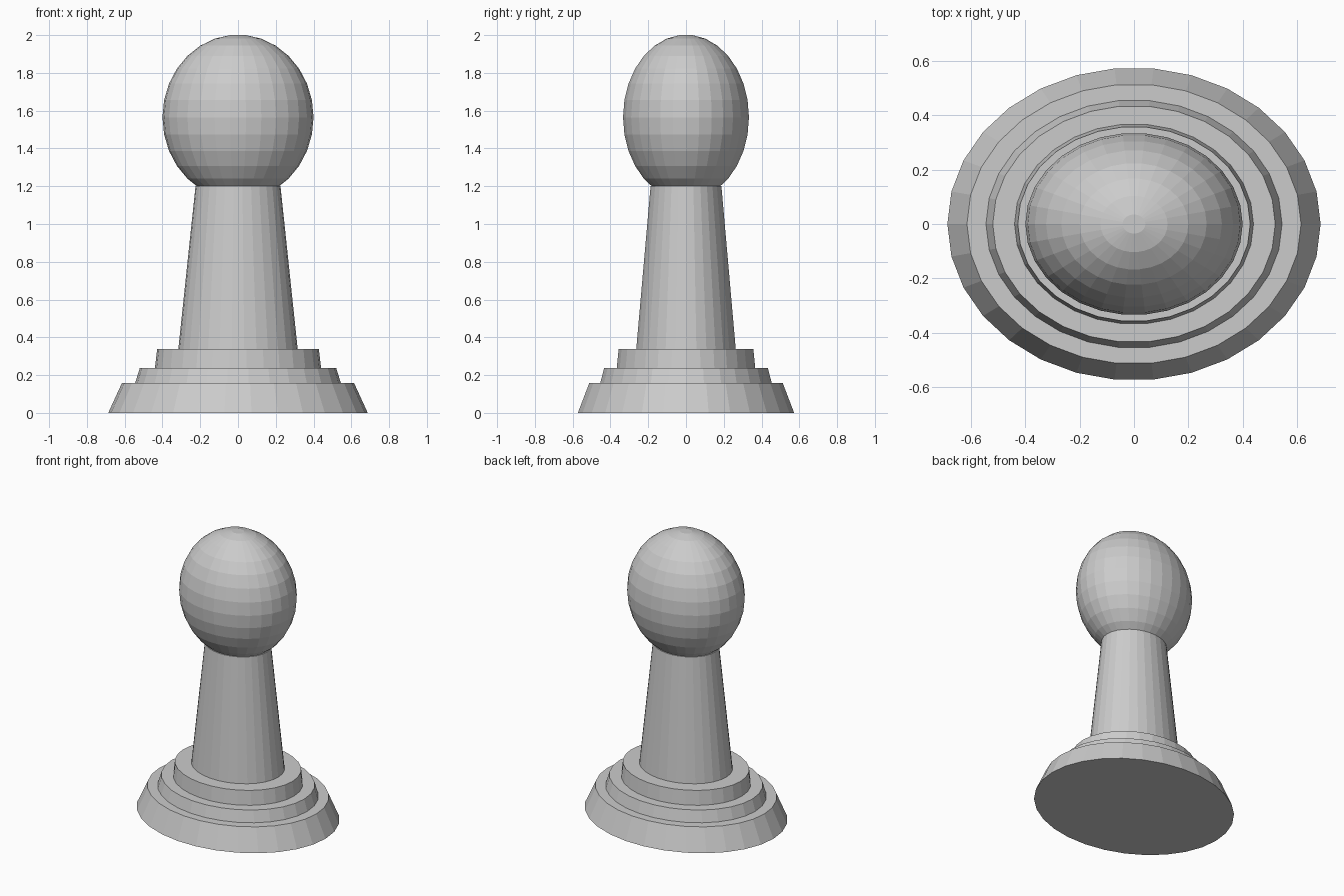
import bpy
import bmesh
from math import cos, sin, radians, tau

SIDES = 30
DEPTH = 0.838  # the plan is an ellipse, narrower front to back

cube = bpy.data.objects.get("Cube")
if cube:
    bpy.data.objects.remove(cube, do_unlink=True)

grey = bpy.data.materials.new("plain grey")
grey.use_nodes = True
colour = (0.6, 0.6, 0.6, 1.0)
grey.diffuse_color = colour
grey.node_tree.nodes["Principled BSDF"].inputs["Base Color"].default_value = colour


def turned(name, profile):
    """Turn (radius, height) points, listed upward, into a capped faceted solid."""
    bm = bmesh.new()
    rings = []
    for radius, height in profile:
        angles = [tau * i / SIDES for i in range(SIDES)]
        rings.append([bm.verts.new((radius * cos(a), radius * DEPTH * sin(a), height))
                      for a in angles])
    for low, high in zip(rings, rings[1:]):
        for i in range(SIDES):
            j = (i + 1) % SIDES
            bm.faces.new((low[i], low[j], high[j], high[i]))
    bm.faces.new(rings[0][::-1])
    bm.faces.new(rings[-1])
    mesh = bpy.data.meshes.new(name)
    bm.to_mesh(mesh)
    bm.free()
    mesh.materials.append(grey)
    obj = bpy.data.objects.new(name, mesh)
    bpy.context.collection.objects.link(obj)
    return obj


# Three-tier stepped foot
turned("stepped_base", [
    (0.687, 0), (0.615, 0.157),
    (0.545, 0.157), (0.52, 0.237),
    (0.44, 0.237), (0.428, 0.338)])

# Tapering stem, reaching just into the head
turned("stem", [(0.316, 0.338), (0.225, 1.2)])

# Egg-shaped head with small flat caps at the poles
latitudes = [radians(d) for d in range(-84, 85, 12)]
turned("head", [(0.4 * cos(a), 1.565 + 0.4374 * sin(a)) for a in latitudes])
